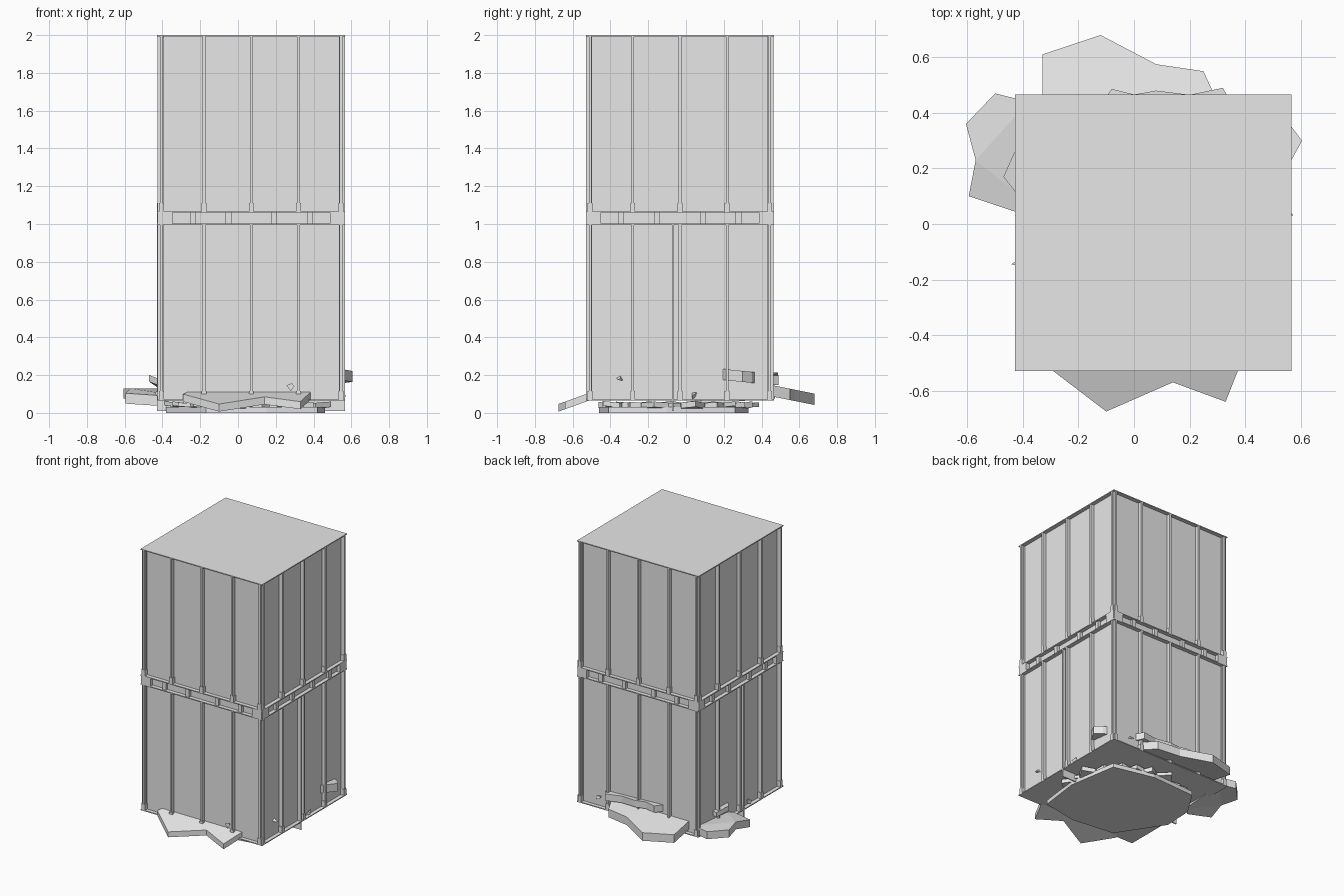
import bpy, bmesh, math, random
from mathutils import Matrix, Vector

if "Cube" in bpy.data.objects:
    bpy.data.objects.remove(bpy.data.objects["Cube"], do_unlink=True)

random.seed(4)
CENTER = Vector((0.07, -0.032, 0))   # middle of the tower
HALF = 0.4975                        # half the plate width
WALL = HALF - 0.028                  # half the wall width

grey = bpy.data.materials.new("concrete_grey")
grey.use_nodes = True
grey.diffuse_color = (0.8, 0.8, 0.8, 1)
grey.node_tree.nodes["Principled BSDF"].inputs["Base Color"].default_value = (0.8, 0.8, 0.8, 1)


def finish(name, bm):
    bmesh.ops.recalc_face_normals(bm, faces=bm.faces)
    mesh = bpy.data.meshes.new(name)
    bm.to_mesh(mesh)
    bm.free()
    mesh.materials.append(grey)
    obj = bpy.data.objects.new(name, mesh)
    bpy.context.collection.objects.link(obj)
    return obj


def add_box(bm, low, high, turn=0):
    low, high = Vector(low), Vector(high)
    m = (Matrix.Translation(CENTER) @ Matrix.Rotation(turn, 4, 'Z')
         @ Matrix.Translation((low + high) / 2) @ Matrix.Diagonal((*(high - low), 1)))
    bmesh.ops.create_cube(bm, size=1, matrix=m)


def square_block(name, half, z0, z1):
    bm = bmesh.new()
    add_box(bm, (-half, -half, z0), (half, half, z1))
    finish(name, bm)


def on_four_sides(name, spots, width, z0, z1, reach):
    """Upright pieces repeated along each of the four walls."""
    bm = bmesh.new()
    for side in range(4):
        for s in spots:
            add_box(bm, (s - width / 2, -reach, z0), (s + width / 2, -WALL + 0.005, z1),
                    side * math.pi / 2)
    finish(name, bm)


def slab(name, outline, top, thick):
    """Broken slab from a plan outline; top(x, y) gives its upper surface."""
    bm = bmesh.new()
    upper = [bm.verts.new((x, y, top(x, y))) for x, y in outline]
    lower = [bm.verts.new((x, y, max(0.0, top(x, y) - thick))) for x, y in outline]
    n = len(outline)
    for ring in (upper, lower):
        bm.faces.new(ring)
    for i in range(n):
        j = (i + 1) % n
        bm.faces.new((upper[i], upper[j], lower[j], lower[i]))
    bmesh.ops.triangulate(bm, faces=[f for f in bm.faces if len(f.verts) > 4])
    return finish(name, bm)


# Two stacked storeys: walls, thin floor and roof plates, fins and their feet
FINS = [-HALF + 0.022, -0.25, 0, 0.25, HALF - 0.022]
for storey, z0, z1 in (("lower", 0.065, 1.002), ("upper", 1.06, 2.0)):
    square_block(storey + "_walls", WALL, z0, z1 - 0.003)
    square_block(storey + "_floor_plate", HALF, z0, z0 + 0.007)
    square_block(storey + "_roof_plate", HALF, z1 - 0.007, z1)
    on_four_sides(storey + "_fins", FINS, 0.014, z0, z1, HALF - 0.001)
    on_four_sides(storey + "_fin_feet", FINS, 0.026, z0, z0 + 0.05, HALF)

# Joint between the storeys
square_block("joint_wall", WALL, 1.0, 1.062)
on_four_sides("joint_blocks", [-0.31, -0.12, 0.12, 0.31], 0.03, 1.0, 1.062, HALF - 0.008)
on_four_sides("joint_corner_blocks", [-0.455, 0.455], 0.075, 1.0, 1.062, HALF)

# Thin cross wall that reaches below the floor
bm = bmesh.new()
add_box(bm, (-HALF, -0.041, 0.01), (HALF, -0.033, 1.0))
finish("cross_wall", bm)

# Base slab and the large broken slabs leaning against the tower
slab("base_slab", [(0.42, -0.41), (0.46, -0.1), (0.40, 0.26), (0.1, 0.33), (-0.25, 0.31),
                   (-0.37, 0.12), (-0.38, -0.1), (-0.17, -0.42), (0.15, -0.46)],
     lambda x, y: 0.03, 0.03)
slab("front_slab", [(-0.29, -0.53), (-0.1, -0.675), (0.14, -0.57), (0.33, -0.64),
                    (0.385, -0.5), (0.25, -0.4), (-0.2, -0.4)],
     lambda x, y: 0.047 + (y + 0.675) * 0.36, 0.04)
slab("back_slab", [(-0.33, 0.42), (0.31, 0.42), (0.25, 0.55), (0.08, 0.575),
                   (-0.12, 0.68), (-0.33, 0.61)],
     lambda x, y: 0.102 + (0.68 - y) * 0.2, 0.06)
slab("left_slab", [(-0.38, 0.44), (-0.5, 0.47), (-0.605, 0.36), (-0.57, 0.23),
                   (-0.595, 0.1), (-0.43, 0.045), (-0.38, 0.08)],
     lambda x, y: 0.13 - max(0, 0.23 - y) * 0.2, 0.055)
slab("right_slab", [(0.52, 0.17), (0.567, 0.23), (0.605, 0.3), (0.567, 0.35), (0.52, 0.37)],
     lambda x, y: 0.232 - (y - 0.2) * 0.1, 0.058)
slab("upper_back_slab", [(-0.13, 0.42), (0.36, 0.42), (0.32, 0.49), (0.2, 0.465), (0.08, 0.48),
                         (0.0, 0.466), (-0.08, 0.486)],
     lambda x, y: 0.215 - max(0, x) * 0.05, 0.05)
slab("upper_left_slab", [(-0.4, 0.08), (-0.47, 0.17), (-0.43, 0.26), (-0.39, 0.25)],
     lambda x, y: 0.2 - abs(y - 0.17) * 0.3, 0.035)

# Ring of tilted rubble packed under the floor
for i in range(22):
    a = math.tau * i / 22 + random.uniform(-0.1, 0.1)
    cx = 0.05 + 0.37 * math.cos(a)
    cy = -0.05 + 0.35 * math.sin(a)
    size = random.uniform(0.055, 0.09)
    outline = [(cx + size * random.uniform(0.7, 1.1) * math.cos(k * math.tau / 5 + a),
                cy + size * random.uniform(0.7, 1.1) * math.sin(k * math.tau / 5 + a))
               for k in range(5)]
    tilt = random.uniform(0.05, 0.2)
    slab("rubble_%d" % i, outline,
         lambda x, y: min(0.075, 0.05 + tilt * ((x - cx) * math.cos(a) + (y - cy) * math.sin(a))),
         random.uniform(0.02, 0.035))

# Small loose shards poking out of the walls
for i, (x, y, z) in enumerate([(0.28, -0.515, 0.14), (0.55, -0.35, 0.18),
                               (-0.42, -0.14, 0.1), (0.55, 0.04, 0.09), (0.4, 0.45, 0.14)]):
    bm = bmesh.new()
    bmesh.ops.create_cone(bm, cap_ends=True, segments=3, radius1=0.022, radius2=0.012, depth=0.03,
                          matrix=Matrix.Translation((x, y, z)) @ Matrix.Rotation(0.9 + i, 4, 'Y')
                          @ Matrix.Rotation(i * 1.3, 4, 'Z') @ Matrix.Diagonal((1, 0.5, 1, 1)))
    finish("shard_%d" % i, bm)
